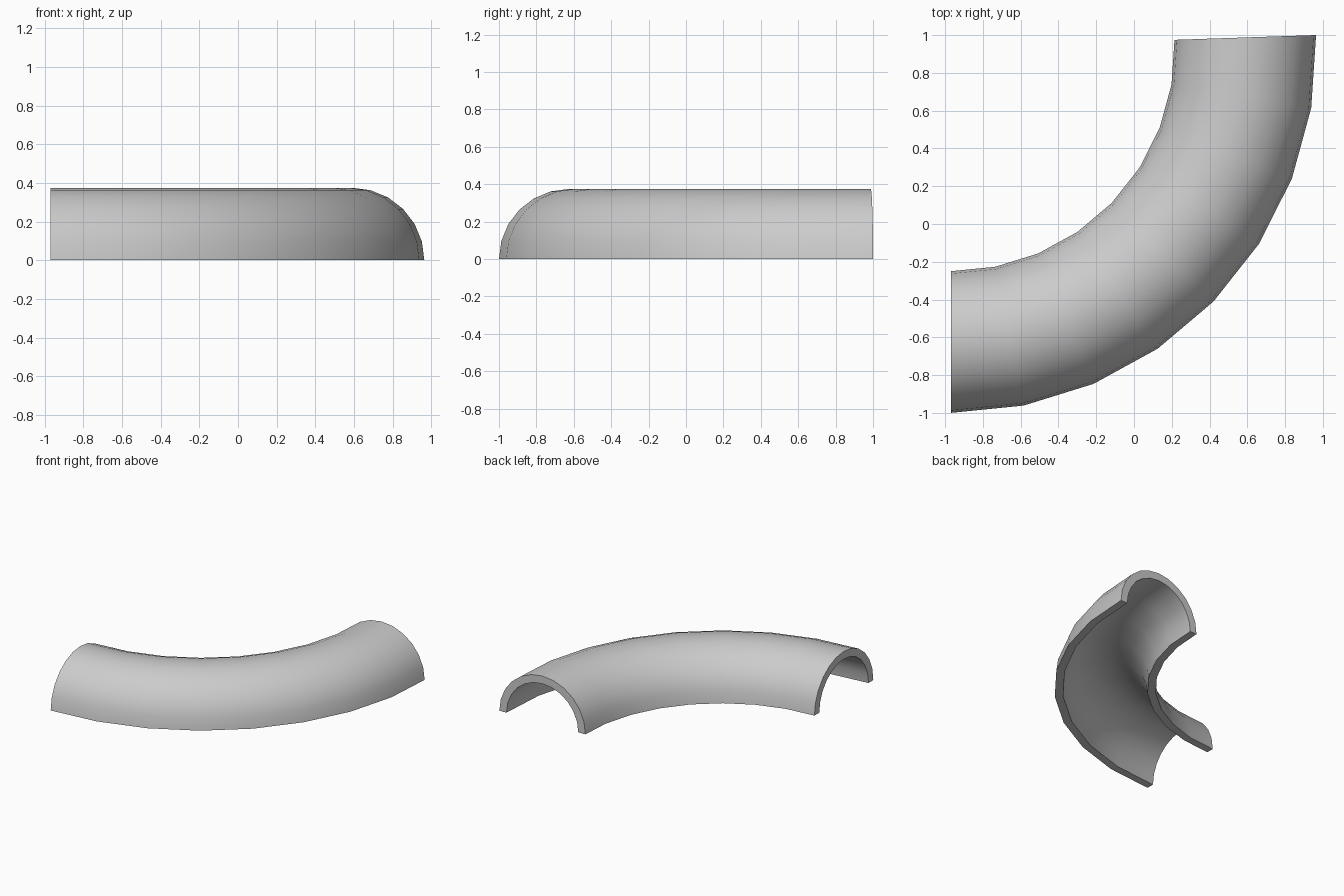
import bpy
import bmesh
from math import sin, cos, pi, radians

cube = bpy.data.objects.get("Cube")
if cube:
    bpy.data.objects.remove(cube, do_unlink=True)

# Bend and channel dimensions
CENTRE_X, CENTRE_Y = -0.97, 0.935
BEND_RADIUS = 1.56
OUTER, INNER = 0.375, 0.313
BEND_ANGLE = radians(91.93)
BEND_STEPS, ARC_STEPS = 8, 12

# Plain grey material
grey = bpy.data.materials.new("light_grey")
grey.use_nodes = True
colour = (0.6, 0.6, 0.6, 1)
grey.diffuse_color = colour
grey.node_tree.nodes["Principled BSDF"].inputs["Base Color"].default_value = colour


def arc(radius):
    """Half circle as (radial offset, height) pairs."""
    angles = [pi * i / ARC_STEPS for i in range(ARC_STEPS + 1)]
    return [(radius * cos(a), radius * sin(a)) for a in angles]


# Closed half-pipe cross-section: outer arc, then inner arc back
profile = arc(OUTER) + arc(INNER)[::-1]
count = len(profile)
bm = bmesh.new()

# Sweep the section around the bend
rings = []
for step in range(BEND_STEPS + 1):
    t = BEND_ANGLE * step / BEND_STEPS
    rings.append([bm.verts.new((CENTRE_X + (BEND_RADIUS + d) * sin(t),
                                CENTRE_Y - (BEND_RADIUS + d) * cos(t),
                                max(h, 0))) for d, h in profile])
for a, b in zip(rings, rings[1:]):
    for i in range(count):
        j = (i + 1) % count
        bm.faces.new((a[i], a[j], b[j], b[i]))

# End caps as strips of quads between the two arcs
for ring in (rings[0], rings[-1]):
    for i in range(ARC_STEPS):
        bm.faces.new((ring[i], ring[i + 1], ring[count - 2 - i], ring[count - 1 - i]))

bmesh.ops.recalc_face_normals(bm, faces=bm.faces)
mesh = bpy.data.meshes.new("curved_half_pipe")
bm.to_mesh(mesh)
bm.free()
mesh.materials.append(grey)
pipe = bpy.data.objects.new("curved_half_pipe", mesh)
bpy.context.collection.objects.link(pipe)

# Smooth walls with crisp rims
bpy.ops.object.select_all(action="DESELECT")
pipe.select_set(True)
bpy.context.view_layer.objects.active = pipe
bpy.ops.object.shade_smooth_by_angle(angle=radians(35))
